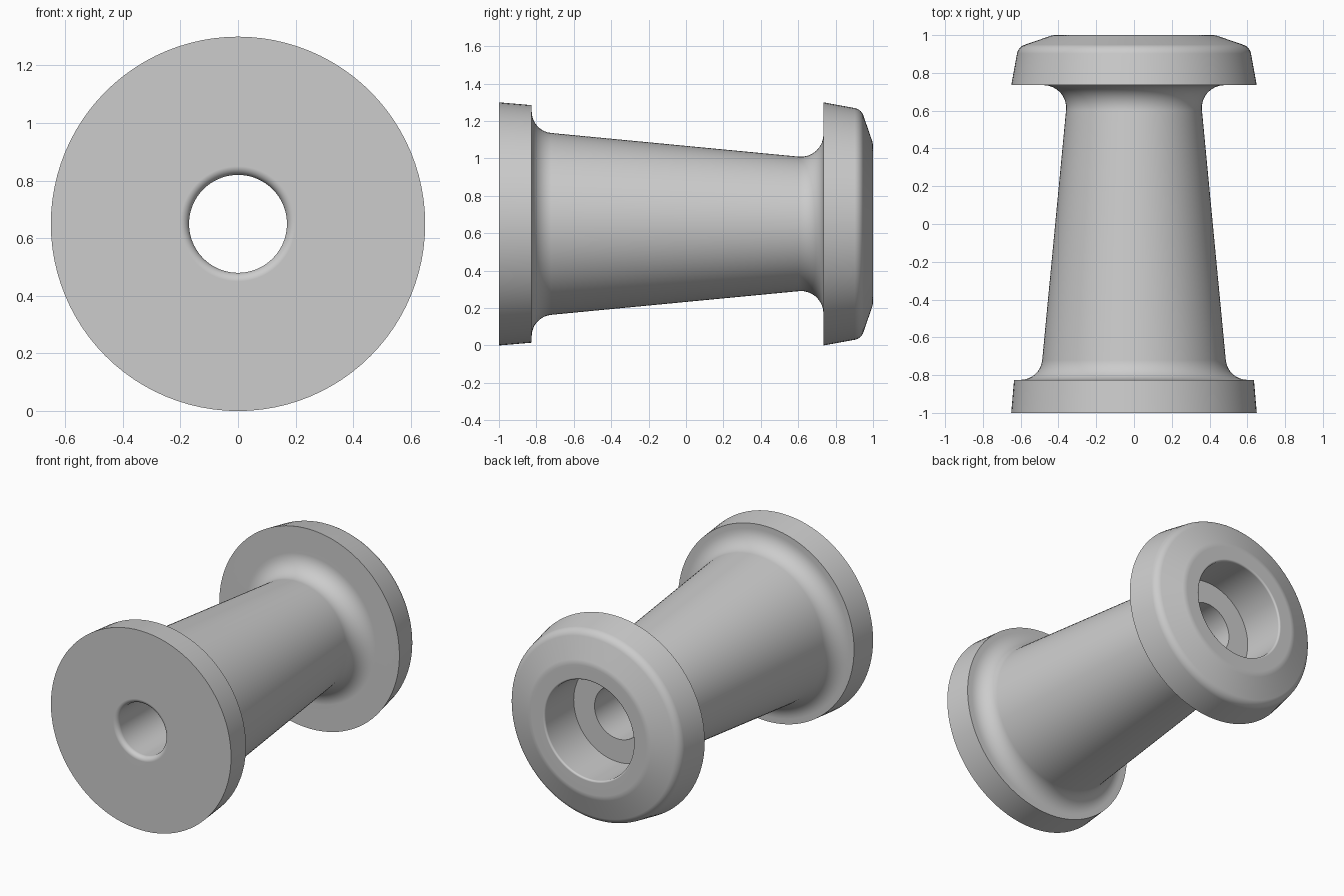
import bpy, bmesh, math
from mathutils import Vector

cube = bpy.data.objects.get("Cube")
if cube:
    bpy.data.objects.remove(cube, do_unlink=True)

SIDES = 96
AXIS_HEIGHT = 0.65


def make_material(name, colour):
    mat = bpy.data.materials.new(name)
    mat.use_nodes = True
    mat.diffuse_color = colour
    mat.node_tree.nodes["Principled BSDF"].inputs["Base Color"].default_value = colour
    return mat


def round_corner(before, corner, after, radius, steps=8):
    """Points of an arc that is tangent to both sides of a corner."""
    a, b = (before - corner).normalized(), (after - corner).normalized()
    half = a.angle(b) / 2
    centre = corner + (a + b).normalized() * (radius / math.sin(half))
    tangent = radius / math.tan(half)
    start = (corner + a * tangent - centre).normalized()
    end = (corner + b * tangent - centre).normalized()
    return [centre + start.slerp(end, i / steps) * radius for i in range(steps + 1)]


def rounded_profile(corners):
    pts = [Vector((0, y, r)) for y, r, _ in corners]
    out = []
    for i, (_, _, radius) in enumerate(corners):
        if radius:
            out += round_corner(pts[i - 1], pts[i], pts[(i + 1) % len(pts)], radius)
        else:
            out.append(pts[i])
    return out


def lathe(name, corners, mat):
    """Spin a closed profile around the y axis."""
    bm = bmesh.new()
    verts = [bm.verts.new(p) for p in rounded_profile(corners)]
    edges = [bm.edges.new((verts[i - 1], verts[i])) for i in range(len(verts))]
    bmesh.ops.spin(bm, geom=verts + edges, cent=(0, 0, 0), axis=(0, 1, 0),
                   angle=math.tau, steps=SIDES, use_duplicate=False)
    bmesh.ops.remove_doubles(bm, verts=bm.verts[:], dist=0.0005)
    bmesh.ops.recalc_face_normals(bm, faces=bm.faces[:])
    mesh = bpy.data.meshes.new(name)
    bm.to_mesh(mesh)
    bm.free()
    mesh.materials.append(mat)
    obj = bpy.data.objects.new(name, mesh)
    bpy.context.collection.objects.link(obj)
    return obj


grey = make_material("plain_grey", (0.604, 0.604, 0.604, 1))

# Corners as (position along axis, radius, rounding)
profile = [
    (-1.0, 0.17, 0.03),     # rounded mouth of the bore
    (-1.0, 0.65, 0),        # front flange
    (-0.825, 0.635, 0),
    (-0.825, 0.496, 0.115), # fillet into the tapered barrel
    (0.735, 0.347, 0.12),   # fillet into the back flange
    (0.735, 0.65, 0),       # back flange
    (0.937, 0.613, 0.06),
    (1.0, 0.43, 0.1),       # bevelled back face
    (1.0, 0.32, 0.012),     # counterbore
    (0.70, 0.32, 0),
    (0.70, 0.17, 0),        # bore
]
spool = lathe("flanged_spool", profile, grey)
spool.location.z = AXIS_HEIGHT

# Smooth rounds, crisp rims
bpy.ops.object.select_all(action="DESELECT")
spool.select_set(True)
bpy.context.view_layer.objects.active = spool
bpy.ops.object.shade_smooth_by_angle(angle=math.radians(35))
weighted = spool.modifiers.new("even_shading", "WEIGHTED_NORMAL")
weighted.keep_sharp = True
